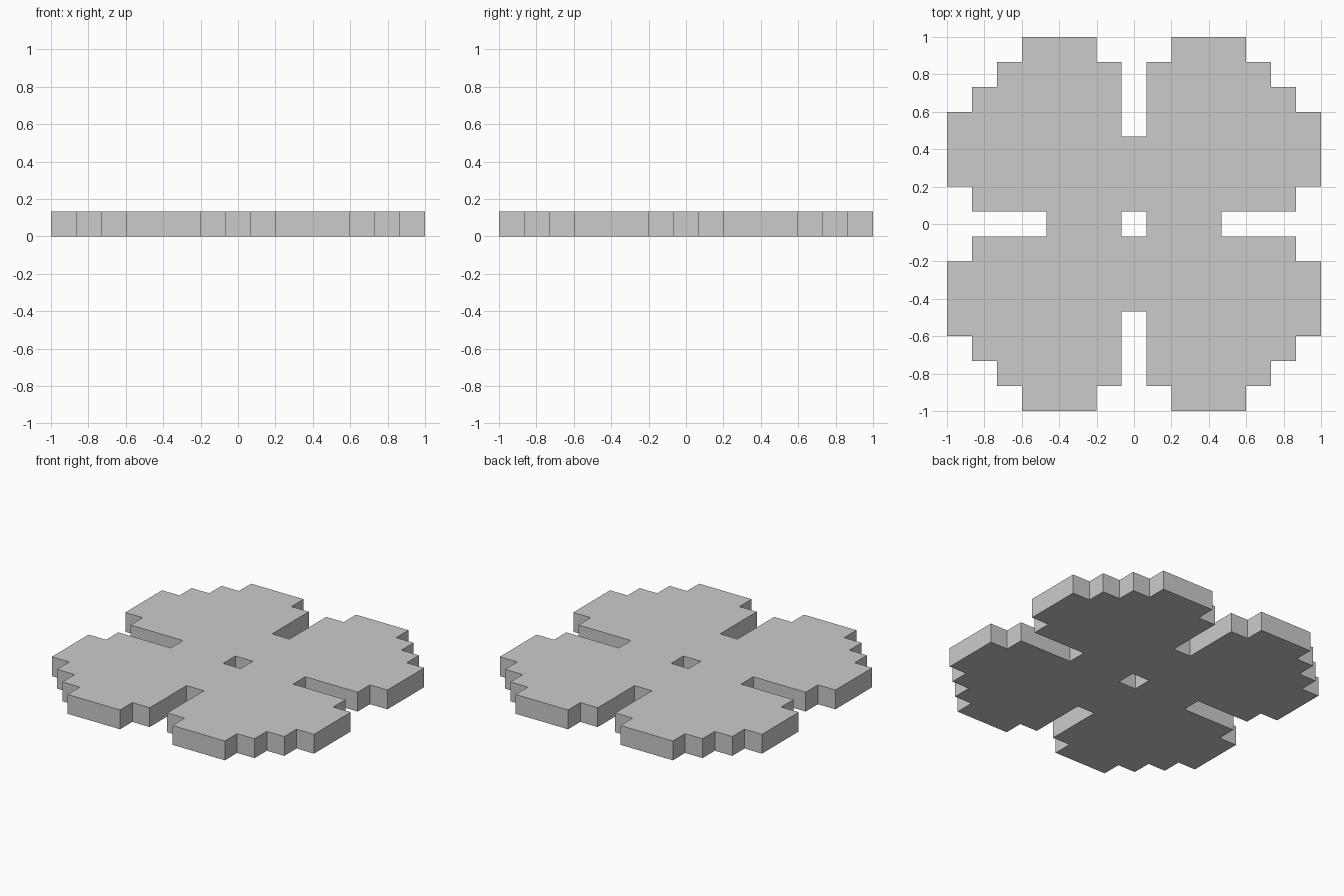
import bpy, bmesh
from math import pi
from mathutils import Matrix

if "Cube" in bpy.data.objects:
    bpy.data.objects.remove(bpy.data.objects["Cube"])

U = 2 / 15  # one grid step

# One stepped petal plus the bridge to its neighbour, in grid steps
PETAL = [(.5, -.5), (3.5, -.5), (3.5, .5), (6.5, .5), (6.5, 1.5), (7.5, 1.5),
         (7.5, 4.5), (6.5, 4.5), (6.5, 5.5), (5.5, 5.5), (5.5, 6.5), (4.5, 6.5),
         (4.5, 7.5), (1.5, 7.5), (1.5, 6.5), (.5, 6.5), (.5, 3.5), (.5, .5)]

bm = bmesh.new()

# Four petals turned around the square centre hole
for k in range(4):
    turn = Matrix.Rotation(k * pi / 2, 3, 'Z')
    bm.faces.new([bm.verts.new(turn @ Matrix.Diagonal((U, U, U)).col[0] * x
                               + turn @ Matrix.Diagonal((U, U, U)).col[1] * y)
                  for x, y in PETAL])
bmesh.ops.remove_doubles(bm, verts=bm.verts[:], dist=1e-4)

# Thicken the flat outline into a plate standing on z = 0
result = bmesh.ops.extrude_face_region(bm, geom=bm.faces[:])
top = [g for g in result["geom"] if isinstance(g, bmesh.types.BMVert)]
bmesh.ops.translate(bm, verts=top, vec=(0, 0, U))
bmesh.ops.recalc_face_normals(bm, faces=bm.faces[:])

mesh = bpy.data.meshes.new("four_petal_plate")
bm.to_mesh(mesh)
bm.free()
plate = bpy.data.objects.new("four_petal_plate", mesh)
bpy.context.collection.objects.link(plate)
